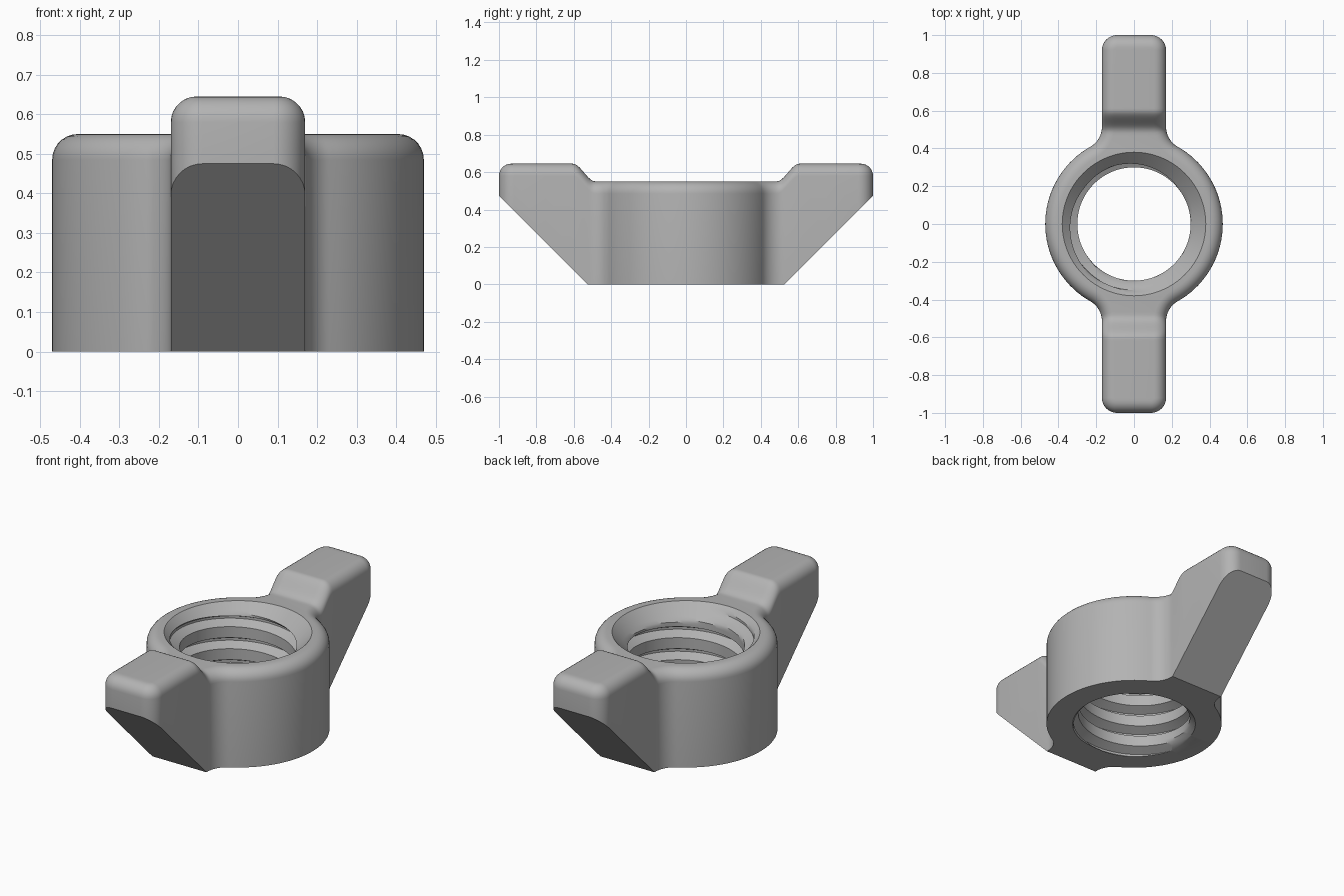
import bpy
import bmesh
from math import sin, cos, pi, atan2, hypot, sqrt

cube = bpy.data.objects.get("Cube")
if cube:
    bpy.data.objects.remove(cube, do_unlink=True)

BODY_R, BODY_H = 0.47, 0.55
WING_W, WING_H, WING_CORNER = 0.17, 0.645, 0.08
ROOT_R, EDGE_R = 0.12, 0.065
PITCH, STEPS, COLUMNS = 0.125, 10, 96

metal = bpy.data.materials.new("grey metal")
metal.use_nodes = True
GREY = (0.45, 0.45, 0.45, 1)
metal.diffuse_color = GREY
metal.node_tree.nodes["Principled BSDF"].inputs["Base Color"].default_value = GREY


def make_object(name, bm):
    bmesh.ops.recalc_face_normals(bm, faces=bm.faces)
    mesh = bpy.data.meshes.new(name)
    bm.to_mesh(mesh)
    bm.free()
    mesh.materials.append(metal)
    obj = bpy.data.objects.new(name, mesh)
    bpy.context.collection.objects.link(obj)
    return obj


def arc(cx, cy, r, a0, a1, n):
    return [(cx + r * cos(a0 + (a1 - a0) * i / n), cy + r * sin(a0 + (a1 - a0) * i / n))
            for i in range(n + 1)]


def half_outline(d):
    """Right half of the plan outline, moved inward by d, from back to front."""
    root_x = WING_W + ROOT_R
    root_y = sqrt((BODY_R + ROOT_R) ** 2 - root_x ** 2)
    a = atan2(root_y, root_x)
    tip_y = 1 - WING_CORNER
    pts = arc(WING_W - WING_CORNER, tip_y, WING_CORNER - d, pi / 2, 0, 8)
    pts += [(WING_W - d, y) for y in (0.75, 0.62)]
    pts += [(WING_W - d, 0.61 + (root_y - 0.61) * i / 9) for i in range(9)]
    pts += arc(root_x, root_y, ROOT_R + d, pi, pi + a, 12)
    pts += arc(0, 0, BODY_R - d, a, 0, 18)[1:]
    return pts + [(x, -y) for x, y in reversed(pts[:-1])]


def top_height(y):
    t = min(max((abs(y) - 0.485) / 0.12, 0), 1)
    return BODY_H + (WING_H - BODY_H) * t * t * (3 - 2 * t)


# Nut body with both wings: stacked outlines with a rounded top edge
bm = bmesh.new()


def add_ring(d, height):
    half = half_outline(d)
    right = [bm.verts.new((x, y, height(y))) for x, y in half]
    left = [bm.verts.new((-x, y, height(y))) for x, y in half]
    return right + left[::-1]


rings = [add_ring(0, lambda y: 0)]
SEGMENTS = 7
for i in range(SEGMENTS + 1):
    a = pi / 2 * i / SEGMENTS
    rings.append(add_ring(EDGE_R * (1 - cos(a)),
                          lambda y: top_height(y) - EDGE_R * (1 - sin(a))))
count = len(rings[0])
for low, high in zip(rings, rings[1:]):
    for i in range(count):
        j = (i + 1) % count
        bm.faces.new((low[i], low[j], high[j], high[i]))
for ring in (rings[0], rings[-1]):
    for i in range(count // 2 - 1):
        bm.faces.new((ring[i], ring[i + 1], ring[count - 2 - i], ring[count - 1 - i]))

# Slanted undersides of the wings
for side in (-1, 1):
    bmesh.ops.bisect_plane(bm, geom=bm.verts[:] + bm.edges[:] + bm.faces[:], dist=1e-6,
                           plane_co=(0, side * 0.525, 0), plane_no=(0, side, -1),
                           clear_outer=True)
    bmesh.ops.holes_fill(bm, edges=bm.edges[:], sides=0)
nut = make_object("wing_nut", bm)


# Threaded hole cutter with chamfered mouths
def hole_radius(z, phase):
    groove = min(max((phase - 0.5) / 0.2, 0), max((1 - phase) / 0.2, 0), 1)
    return max(0.3 + 0.05 * groove, 0.38 - BODY_H + z, 0.33 - z)


PHASE, LOW, HIGH = 0.34, -0.05, 0.65
bm = bmesh.new()
columns = []
for c in range(COLUMNS + 1):
    u = c / COLUMNS
    column = []
    for j in range(-2 * STEPS, 6 * STEPS + 1):
        z = min(max(PITCH * (j / STEPS + u - PHASE), LOW), HIGH)
        r = hole_radius(z, (j % STEPS) / STEPS)
        if z in (LOW, HIGH):
            r = hole_radius(z, 0)
        column.append(bm.verts.new((r * cos(2 * pi * u), r * sin(2 * pi * u), z)))
    columns.append(column)
for a, b in zip(columns, columns[1:]):
    for j in range(len(a) - 1):
        bm.faces.new((a[j], b[j], b[j + 1], a[j + 1]))
bmesh.ops.remove_doubles(bm, verts=bm.verts, dist=1e-5)
bmesh.ops.holes_fill(bm, edges=bm.edges[:], sides=0)
cutter = make_object("thread_cutter", bm)
cutter.hide_render = True

# Cut the hole and finish with smooth shading
cut = nut.modifiers.new("threaded hole", "BOOLEAN")
cut.operation = "DIFFERENCE"
cut.solver = "EXACT"
cut.object = cutter
bpy.ops.object.select_all(action="DESELECT")
nut.select_set(True)
bpy.context.view_layer.objects.active = nut
bpy.ops.object.modifier_apply(modifier=cut.name)
bpy.data.objects.remove(cutter, do_unlink=True)
bpy.ops.object.shade_smooth_by_angle(angle=pi / 6)
